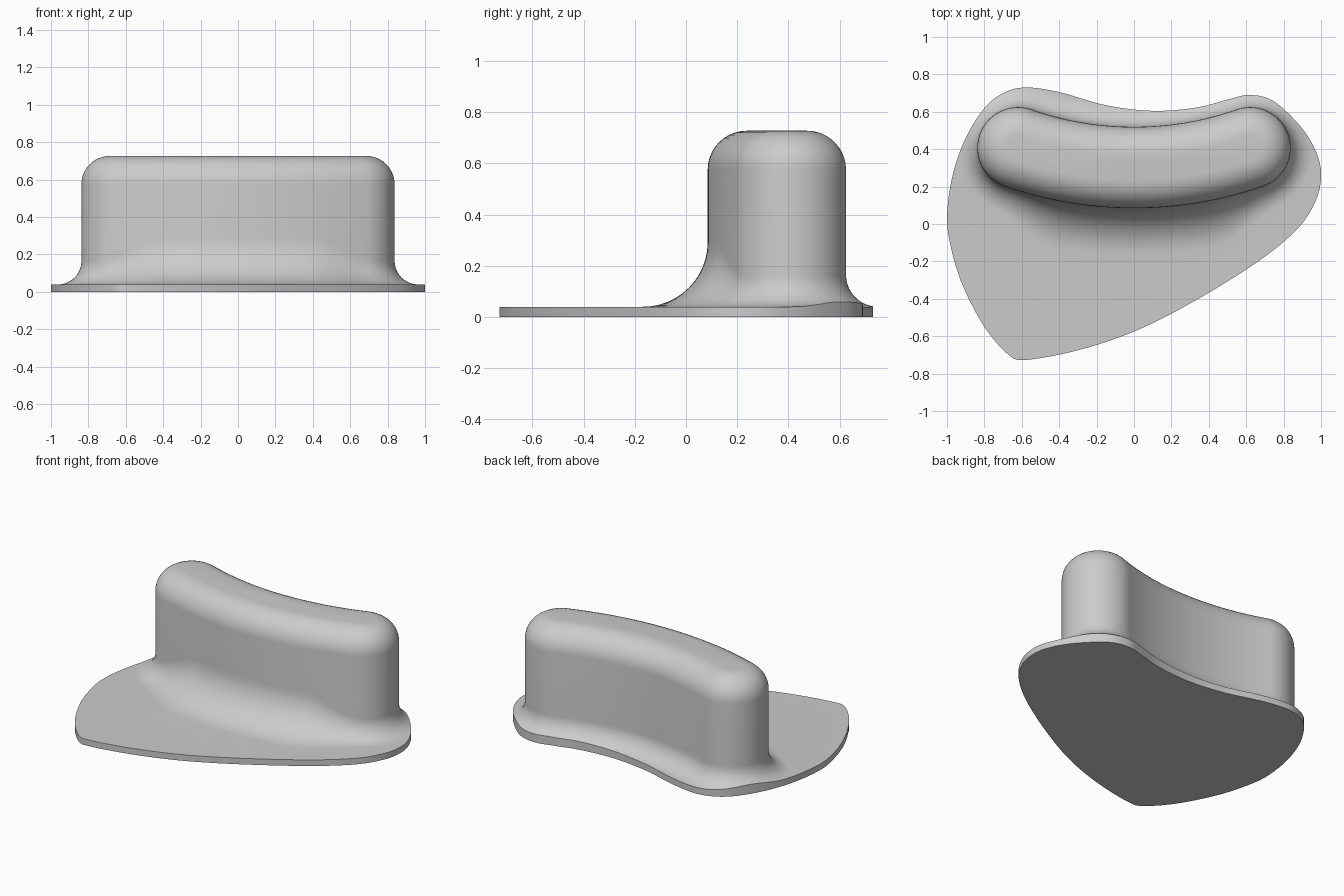
import bpy, bmesh, math
from mathutils import Vector
from mathutils.geometry import intersect_line_line_2d

if "Cube" in bpy.data.objects:
    bpy.data.objects.remove(bpy.data.objects["Cube"], do_unlink=True)

BASE_Z, TOP_Z = 0.04, 0.727
HALF_W, ROUND = 0.2175, 0.152
HALF_SPAN, MID_Y, SAG = 0.62, 0.302, 0.105

# Plate outline: control points smoothed into a closed curve
CONTROL = [Vector(p) for p in [
    (-1, .04), (-.97, .26), (-.9, .46), (-.8, .62), (-.7, .70), (-.58, .73),
    (-.4, .705), (-.15, .635), (.1, .605), (.33, .622), (.5, .665), (.62, .69),
    (.75, .655), (.9, .51), (.98, .37), (1, .25), (.97, .12), (.87, -.03),
    (.65, -.21), (.3, -.425), (0, -.575), (-.3, -.675), (-.58, -.727),
    (-.67, -.7), (-.8, -.55), (-.92, -.32), (-.98, -.12)]]


def smooth_loop(pts, steps=8):
    out, n = [], len(pts)
    for i in range(n):
        a, b, c, d = (pts[(i + k) % n] for k in (-1, 0, 1, 2))
        for s in range(steps):
            t = s / steps
            out.append(0.5 * (2 * b + (c - a) * t + (2 * a - 5 * b + 4 * c - d) * t**2
                              + (3 * b - a - 3 * c + d) * t**3))
    return out


outline = smooth_loop(CONTROL)


def reach(p, n):
    """Distance from p along n to the plate edge."""
    hits = []
    for a, b in zip(outline, outline[1:] + outline[:1]):
        h = intersect_line_line_2d(p, p + n * 4, a, b)
        if h:
            hits.append((h - p).length)
    return min(hits)


# Curved spine of the handle, as (centre, outward normal) pairs around it
R = (HALF_SPAN**2 + SAG**2) / (2 * SAG)
END = math.asin(HALF_SPAN / R)


def spine(a):
    return Vector((R * math.sin(a), MID_Y + R - R * math.cos(a)))


def unit(a):
    return Vector((math.cos(a), math.sin(a)))


ARC, CAP = 64, 40
stations = []
for i in range(ARC):                                   # front side
    a = END * (2 * i / ARC - 1)
    stations.append((spine(a), unit(a - math.pi / 2)))
for i in range(CAP):                                   # left end
    stations.append((spine(END), unit(END - math.pi / 2 + math.pi * i / CAP)))
for i in range(ARC):                                   # back side
    a = END * (1 - 2 * i / ARC)
    stations.append((spine(a), unit(a + math.pi / 2)))
for i in range(CAP):                                   # right end
    stations.append((spine(-END), unit(-END + math.pi / 2 + math.pi * i / CAP)))


def fillet_radius(p, n):
    """Small fillet all round, swelling along the front."""
    u = max(0, min(1, (0.76 - abs(p.x)) / 0.4)) if n.y < -0.7 else 0
    return 0.125 + 0.127 * u * u * (3 - 2 * u)


def column(c, n):
    """Section of the whole body at one station, from top to bottom."""
    p = c + n * HALF_W
    pts = []
    for k in range(11):                                # rounded top edge
        a = math.pi / 2 * (1 - k / 10)
        q = p - n * ROUND * (1 - math.cos(a))
        pts.append((q.x, q.y, TOP_Z - ROUND * (1 - math.sin(a))))
    r, edge = fillet_radius(p, n), reach(p, n)
    a_max = math.acos(1 - min(1, edge / r))
    for k in range(13):                                # fillet, cut at plate edge
        a = a_max * k / 12
        q = p + n * r * (1 - math.cos(a))
        pts.append((q.x, q.y, BASE_Z + r * (1 - math.sin(a))))
    q = p + n * edge                                   # plate edge
    pts.append((q.x, q.y, pts[-1][2]))
    pts.append((q.x, q.y, 0))
    return pts


# Plate and handle as one skin
bm = bmesh.new()
cols = [[bm.verts.new(v) for v in column(c, n)] for c, n in stations]
for a, b in zip(cols, cols[1:] + cols[:1]):
    for k in range(len(a) - 1):
        bm.faces.new((a[k], a[k + 1], b[k + 1], b[k]))
bm.faces.new([c[0] for c in cols])
bm.faces.new([c[-1] for c in reversed(cols)])
bmesh.ops.remove_doubles(bm, verts=bm.verts, dist=0.0005)
bmesh.ops.recalc_face_normals(bm, faces=bm.faces)
mesh = bpy.data.meshes.new("plate_with_handle")
bm.to_mesh(mesh)
bm.free()

# Grey material
grey = bpy.data.materials.new("grey")
grey.use_nodes = True
grey.diffuse_color = (0.6, 0.6, 0.6, 1)
grey.node_tree.nodes["Principled BSDF"].inputs["Base Color"].default_value = (0.6, 0.6, 0.6, 1)
mesh.materials.append(grey)

obj = bpy.data.objects.new("plate_with_handle", mesh)
bpy.context.collection.objects.link(obj)
bpy.ops.object.select_all(action="DESELECT")
bpy.context.view_layer.objects.active = obj
obj.select_set(True)
bpy.ops.object.shade_smooth_by_angle(angle=math.radians(35))
